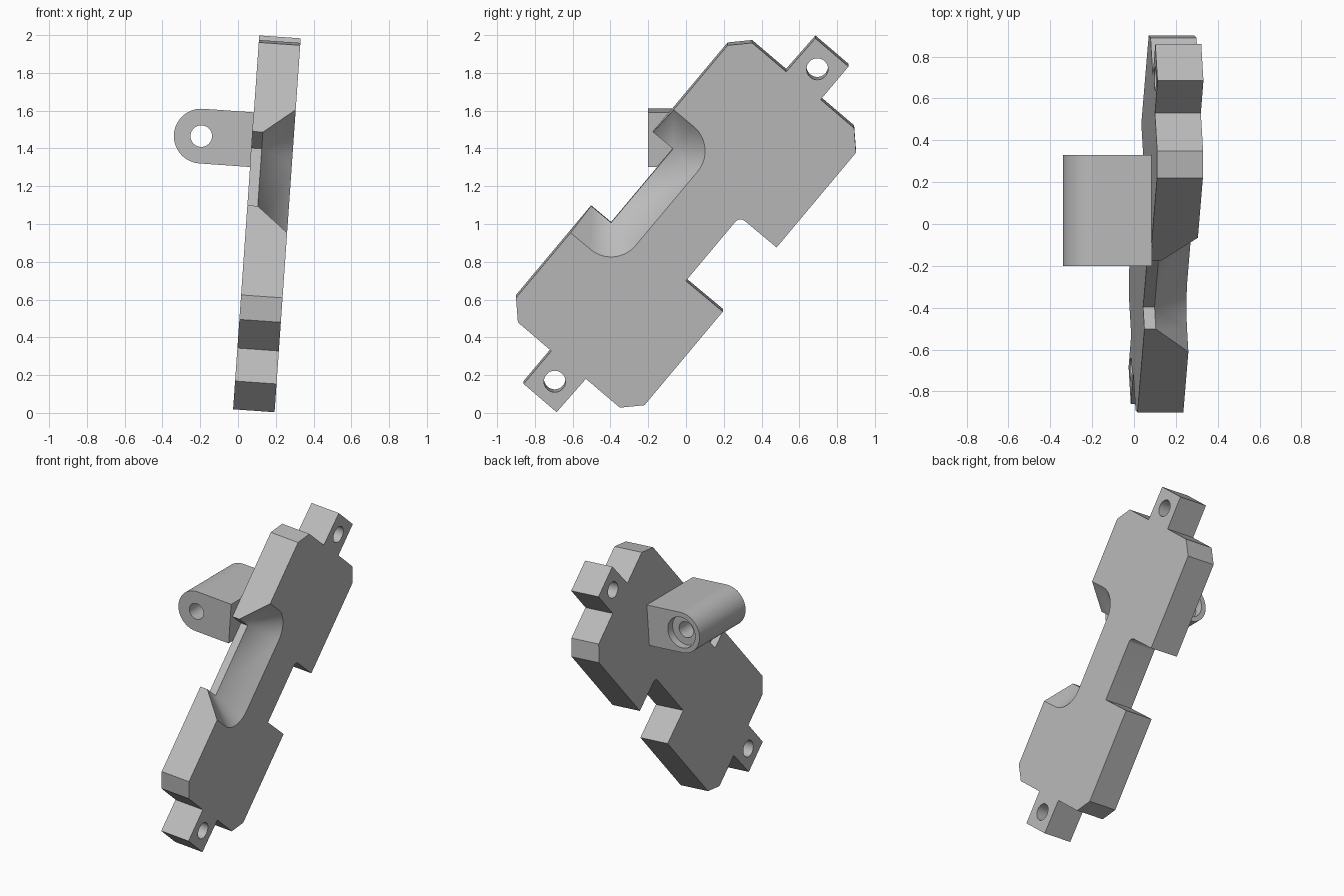
import bpy, bmesh, math
from mathutils import Matrix, Vector

if "Cube" in bpy.data.objects:
    bpy.data.objects.remove(bpy.data.objects["Cube"], do_unlink=True)

grey = bpy.data.materials.new("plain_grey")
grey.use_nodes = True
grey.diffuse_color = (0.5, 0.5, 0.5, 1)
grey.node_tree.nodes["Principled BSDF"].inputs["Base Color"].default_value = (0.5, 0.5, 0.5, 1)

# The whole bracket leans slightly about the y axis
LEAN = Matrix.Translation((-0.026, 0, 0.018)) @ Matrix.Rotation(math.radians(4), 4, "Y")
MID = 0.993          # height of the plate's centre of symmetry
THICK = 0.22


def loft(name, rings):
    """Solid through rings of equal length; coincident points are shared."""
    bm = bmesh.new()
    cache = {}

    def vert(p):
        key = tuple(round(c, 5) for c in p)
        if key not in cache:
            cache[key] = bm.verts.new(LEAN @ Vector(p))
        return cache[key]

    def face(points):
        vs = list(dict.fromkeys(vert(p) for p in points))
        if len(vs) > 2:
            bm.faces.new(vs)

    face(rings[0])
    face(rings[-1][::-1])
    for a, b in zip(rings, rings[1:]):
        for i in range(len(a)):
            j = (i + 1) % len(a)
            face((a[i], b[i], b[j], a[j]))
    bmesh.ops.recalc_face_normals(bm, faces=bm.faces)
    mesh = bpy.data.meshes.new(name)
    bm.to_mesh(mesh)
    bm.free()
    mesh.materials.append(grey)
    obj = bpy.data.objects.new(name, mesh)
    bpy.context.collection.objects.link(obj)
    return obj


def drill(target, centre, radius, depth, axis):
    """Cut a round hole along the local x or y axis."""
    turn = Matrix.Rotation(math.pi / 2, 4, "Y" if axis == "x" else "X")
    bpy.ops.mesh.primitive_cylinder_add(vertices=48, radius=radius, depth=depth)
    cutter = bpy.context.object
    cutter.data.transform(LEAN @ Matrix.Translation(centre) @ turn)
    cutter.hide_render = True
    mod = target.modifiers.new("hole", "BOOLEAN")
    mod.operation, mod.object, mod.solver = "DIFFERENCE", cutter, "EXACT"
    bpy.context.view_layer.objects.active = target
    bpy.ops.object.modifier_apply(modifier=mod.name)
    bpy.data.objects.remove(cutter, do_unlink=True)


def smooth(obj):
    bpy.ops.object.select_all(action="DESELECT")
    obj.select_set(True)
    bpy.context.view_layer.objects.active = obj
    bpy.ops.object.shade_smooth_by_angle(angle=math.radians(30))


def arc(cx, cy, r, start, end, steps):
    return [(cx + r * math.cos(math.radians(start + (end - start) * i / steps)),
             cy + r * math.sin(math.radians(start + (end - start) * i / steps)))
            for i in range(steps + 1)]


# Plate outline: one end with its tab, repeated by a half turn
end = [(0.22, 0.955), (0.35, 0.968), (0.53, 0.815), (0.685, 0.992),
       (0.86, 0.842), (0.713, 0.667), (0.89, 0.515), (0.90, 0.385)]
other_end = [(-y, -z) for y, z in end]
along = Vector((1.12, 1.34)).normalized()
inward = Vector((along.y, -along.x))


def on_edge(origin, points, side):
    """Points given as (distance along a long edge, depth into the plate)."""
    return [tuple(Vector(origin) + along * s + inward * side * d) for s, d in points]


# Square notch in the back long edge, with one rounded corner
s0, s1, deep, r = 0.647, 1.091, 0.255, 0.035
square_notch = on_edge(other_end[0], [(s1, 0)] + arc(s1 - r, deep - r, r, 0, 90, 6)
                       + [(s0, deep), (s0, 0)], -1)

# Sloped notch in the front long edge: straight at the rear, flared to the face
n0, n1, deep, flare, steps = 0.62, 1.131, 0.138, 0.17, 16


def sloped_notch(grow):
    pts = [(n0 - grow, 0)] + arc(n0, deep, grow, 180, 90, steps)
    pts += arc(n1, deep, grow, 90, 0, steps) + [(n1 + grow, 0)]
    return on_edge(other_end[-1], pts, 1)


def plate_ring(x, grow):
    outline = end + square_notch + other_end + sloped_notch(grow)
    return [(x, y, z + MID) for y, z in outline]


plate = loft("plate", [plate_ring(0, 0), plate_ring(0.055, 0), plate_ring(THICK, flare)])
for sign in (1, -1):
    drill(plate, (THICK / 2, sign * 0.695, MID + sign * 0.829), 0.057, 1, "x")
smooth(plate)

# Hinge lug: rounded block on the side of the plate
lug_x, lug_z, lug_r = -0.269, 1.432, 0.145
front_y, back_y = -0.2, 0.33
section = arc(lug_x, lug_z, lug_r, 90, 270, 32) + [(0.001, lug_z - lug_r), (0.001, lug_z + lug_r)]
lug = loft("hinge_lug", [[(x, y, z) for x, z in section] for y in (front_y, back_y)])
drill(lug, (lug_x, 0, lug_z), 0.057, 2, "y")
drill(lug, (lug_x, back_y, lug_z), 0.11, 0.11, "y")
smooth(lug)
